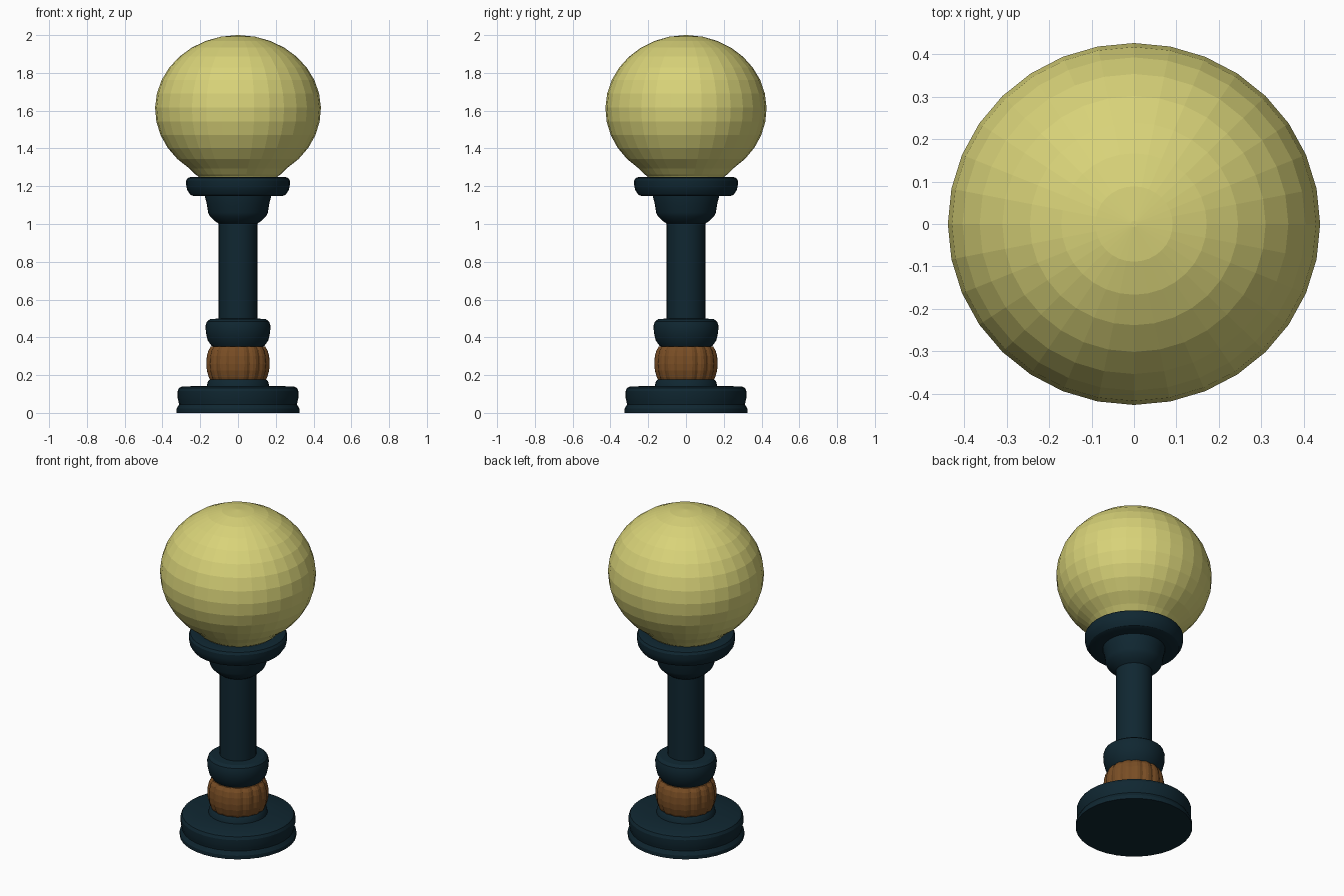
import bpy, math

if "Cube" in bpy.data.objects:
    bpy.data.objects.remove(bpy.data.objects["Cube"])


def material(name, rgb):
    m = bpy.data.materials.new(name)
    m.diffuse_color = (*rgb, 1)
    m.use_nodes = True
    m.node_tree.nodes["Principled BSDF"].inputs["Base Color"].default_value = m.diffuse_color
    return m


DARK = material("dark_teal_metal", (0.005, 0.020, 0.031))
WOOD = material("brown_wood", (0.19, 0.075, 0.018))
GLASS = material("warm_yellow_glass", (0.69, 0.65, 0.19))


def lathe(name, profile, mat, sides=32, lobes=0, depth=0.0, y_scale=1.0, smooth=None):
    """Closed turned solid from (radius, height) points, optionally grooved."""
    verts, faces = [], []
    for r, z in profile:
        for i in range(sides):
            a = 2 * math.pi * i / sides
            groove = depth * (1 - abs(math.sin(lobes * a / 2))) if lobes else 0
            verts.append(((r - groove) * math.cos(a), (r - groove) * math.sin(a) * y_scale, z))
    for k in range(len(profile) - 1):
        for i in range(sides):
            j = (i + 1) % sides
            faces.append((k * sides + i, k * sides + j, (k + 1) * sides + j, (k + 1) * sides + i))
    faces.append(tuple(reversed(range(sides))))
    top = (len(profile) - 1) * sides
    faces.append(tuple(range(top, top + sides)))
    me = bpy.data.meshes.new(name)
    me.from_pydata(verts, [], faces)
    me.materials.append(mat)
    ob = bpy.data.objects.new(name, me)
    bpy.context.collection.objects.link(ob)
    if smooth:
        bpy.ops.object.select_all(action='DESELECT')
        ob.select_set(True)
        bpy.context.view_layer.objects.active = ob
        bpy.ops.object.shade_smooth_by_angle(angle=math.radians(smooth))
    return ob


# Stepped round foot
lathe("base", [(0.325, 0), (0.325, 0.022), (0.312, 0.045), (0.315, 0.06), (0.32, 0.08),
               (0.32, 0.115), (0.312, 0.132), (0.295, 0.14), (0.165, 0.143),
               (0.16, 0.165), (0.15, 0.178)], DARK, smooth=25)

# Grooved wooden bulb
lathe("wooden_bulb", [(0.148, 0.17), (0.158, 0.19), (0.168, 0.225), (0.171, 0.26),
                      (0.168, 0.30), (0.16, 0.33), (0.146, 0.352)],
      WOOD, sides=64, lobes=16, depth=0.008)

# Rounded collar above the bulb
lathe("collar", [(0.125, 0.348), (0.14, 0.355), (0.161, 0.385), (0.17, 0.425), (0.172, 0.46),
                 (0.165, 0.483), (0.148, 0.496), (0.10, 0.50)], DARK, smooth=25)

# Plain shaft
lathe("column", [(0.102, 0.49), (0.102, 1.015)], DARK, smooth=25)

# Flared capital under the dish
lathe("capital", [(0.10, 1.0), (0.122, 1.015), (0.148, 1.04), (0.158, 1.06), (0.166, 1.11),
                  (0.174, 1.14), (0.174, 1.16)], DARK, smooth=25)

# Dish holding the globe
lathe("dish", [(0.17, 1.148), (0.235, 1.148), (0.252, 1.155), (0.269, 1.18), (0.274, 1.205),
               (0.274, 1.23), (0.266, 1.244), (0.245, 1.25), (0.20, 1.25)], DARK, smooth=25)

# Slightly oval globe with a short neck
globe = [(0.205, 1.24), (0.21, 1.252), (0.225, 1.262)]
RINGS = 14
for k in range(RINGS):
    t = math.radians(-54 + 143 * k / (RINGS - 1))
    globe.append((0.439 * math.cos(t), 1.61 + 0.39 * math.sin(t)))
lathe("globe", globe, GLASS, y_scale=0.972)
